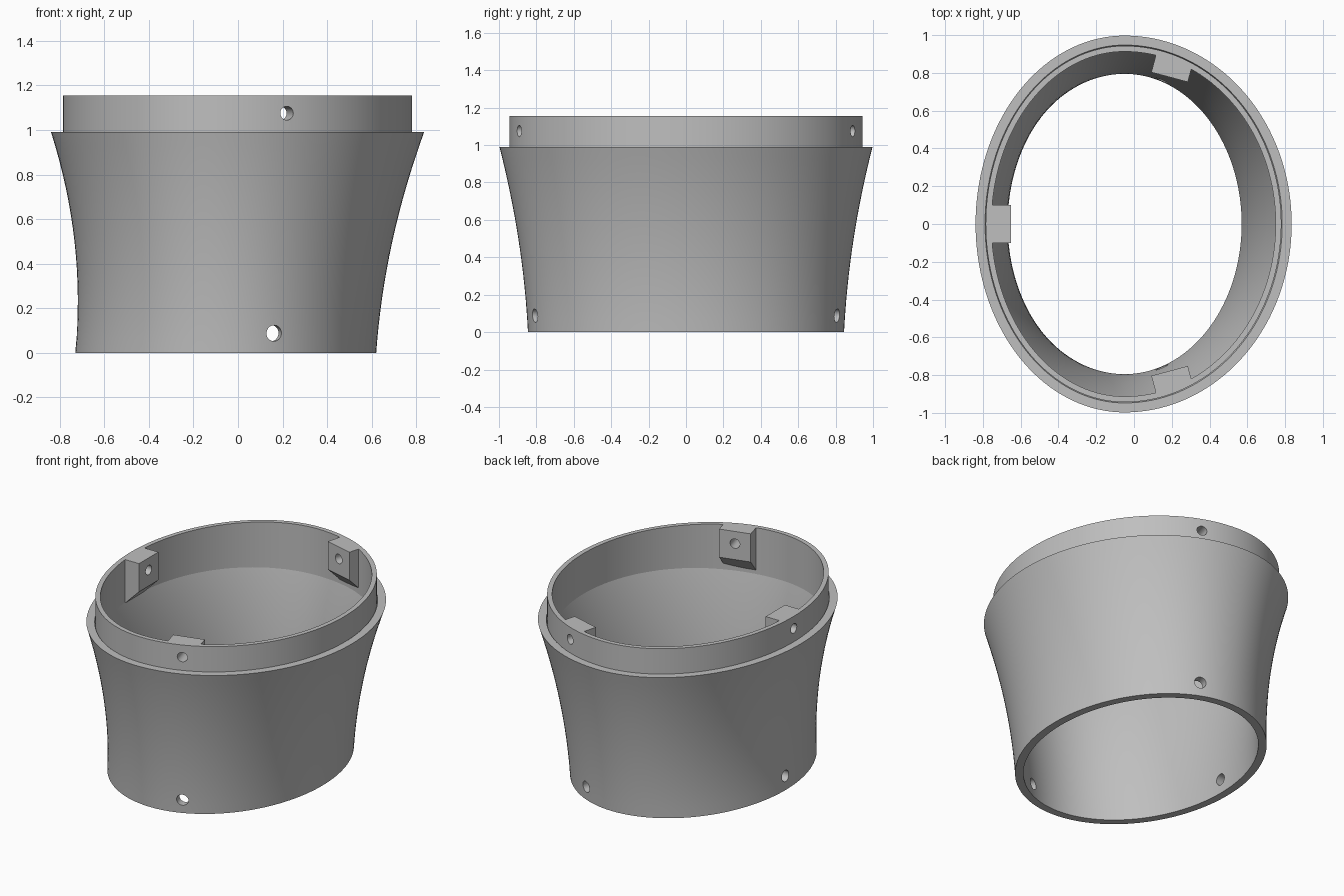
import bpy, bmesh
from math import sin, cos, pi, radians
from mathutils import Matrix, Vector

if "Cube" in bpy.data.objects:
    bpy.data.objects.remove(bpy.data.objects["Cube"])

grey = bpy.data.materials.new("plain_grey")
grey.use_nodes = True
grey.diffuse_color = (0.52, 0.52, 0.52, 1)
grey.node_tree.nodes["Principled BSDF"].inputs["Base Color"].default_value = (0.52, 0.52, 0.52, 1)

MID_X = -0.05            # widest line of the egg-shaped section
SEGMENTS = 144
TOP, RIM = 1.155, 0.99   # collar top and body rim heights
CLIP_ANGLES = [radians(a) for a in (75, 180, 285)]


def make_object(name, bm):
    bmesh.ops.recalc_face_normals(bm, faces=bm.faces)
    mesh = bpy.data.meshes.new(name)
    bm.to_mesh(mesh)
    bm.free()
    mesh.materials.append(grey)
    obj = bpy.data.objects.new(name, mesh)
    bpy.context.collection.objects.link(obj)
    return obj


def egg_ring(bm, left, right, half_y, z):
    """Two half ellipses joined at MID_X; left and right are x extents."""
    ring = []
    for i in range(SEGMENTS):
        a = 2 * pi * i / SEGMENTS
        reach = right - MID_X if cos(a) > 0 else left + MID_X
        ring.append(bm.verts.new((MID_X + reach * cos(a), half_y * sin(a), z)))
    return ring


def bridge(bm, a, b):
    for i in range(SEGMENTS):
        j = (i + 1) % SEGMENTS
        bm.faces.new((a[i], a[j], b[j], b[i]))


def tube(name, sections):
    """Closed wall through a loop of (left, right, half_y, z) sections."""
    bm = bmesh.new()
    rings = [egg_ring(bm, *s) for s in sections]
    for k, ring in enumerate(rings):
        bridge(bm, ring, rings[(k + 1) % len(rings)])
    return make_object(name, bm)


def boolean(target, other, operation):
    """Apply a boolean to the target and remove the helper."""
    other.hide_render = True
    mod = target.modifiers.new("bool", 'BOOLEAN')
    mod.operation, mod.object, mod.solver = operation, other, 'EXACT'
    graph = bpy.context.evaluated_depsgraph_get()
    mesh = bpy.data.meshes.new_from_object(target.evaluated_get(graph))
    target.modifiers.clear()
    target.data = mesh
    bpy.data.objects.remove(other)


def drill(target, centre_x, z, radius):
    """Three radial holes in line with the clips."""
    for a in CLIP_ANGLES:
        out = Vector((cos(a), sin(a), 0))
        place = Matrix.Translation(Vector((centre_x, 0, z)) + out * 0.8)
        turn = out.to_track_quat('Z', 'Y').to_matrix().to_4x4()
        bm = bmesh.new()
        bmesh.ops.create_cone(bm, cap_ends=True, segments=32, radius1=radius,
                              radius2=radius, depth=0.7, matrix=place @ turn)
        boolean(target, make_object("hole_cutter", bm), 'DIFFERENCE')


def finish(obj):
    bpy.ops.object.select_all(action='DESELECT')
    obj.select_set(True)
    bpy.context.view_layer.objects.active = obj
    bpy.ops.object.shade_smooth_by_angle(angle=radians(30))


# Flared body wall
def body_section(z, inset):
    return (0.73 - 0.098 * z + 0.21 * z * z - inset,
            0.62 + 0.071 * z + 0.1475 * z * z - inset,
            0.845 + 0.051 * z + 0.104 * z * z - inset, z)


levels = [RIM * i / 16 for i in range(17)]
body = tube("flared_body", [body_section(z, 0) for z in levels]
            + [body_section(z, 0.05) for z in reversed(levels)])
drill(body, -0.055, 0.088, 0.036)
finish(body)


# Upright collar, seated inside the rim
def collar_section(z, inset):
    return 0.785 - inset, 0.78 - inset, 0.943 - inset, z


LOW = 0.835
collar = tube("collar", [collar_section(LOW, 0), collar_section(TOP, 0),
                         collar_section(TOP, 0.03), collar_section(LOW, 0.03)])


# Clip blocks with a sloped underside, trimmed to the collar wall
def clip_block(angle, inner):
    out = Vector((cos(angle), sin(angle), 0))
    side = Vector((-out.y, out.x, 0))
    depth = 0.2
    profile = [(inner, TOP), (inner + depth, TOP),
               (inner + depth, 0.97 - depth), (inner, 0.97)]
    bm = bmesh.new()
    ends = [[bm.verts.new(Vector((-0.02, 0, z)) + out * r + side * s) for r, z in profile]
            for s in (-0.1, 0.1)]
    for end in ends:
        bm.faces.new(end)
    for i in range(4):
        j = (i + 1) % 4
        bm.faces.new((ends[0][i], ends[0][j], ends[1][j], ends[1][i]))
    block = make_object("clip_block", bm)
    bm = bmesh.new()
    low, high = [egg_ring(bm, *collar_section(z, 0.015)) for z in (0.5, 1.4)]
    bridge(bm, low, high)
    bm.faces.new(low)
    bm.faces.new(high)
    boolean(block, make_object("trim_helper", bm), 'INTERSECT')
    return block


for angle, inner in zip(CLIP_ANGLES, (0.805, 0.63, 0.805)):
    boolean(collar, clip_block(angle, inner), 'UNION')
drill(collar, -0.02, 1.075, 0.031)
finish(collar)
